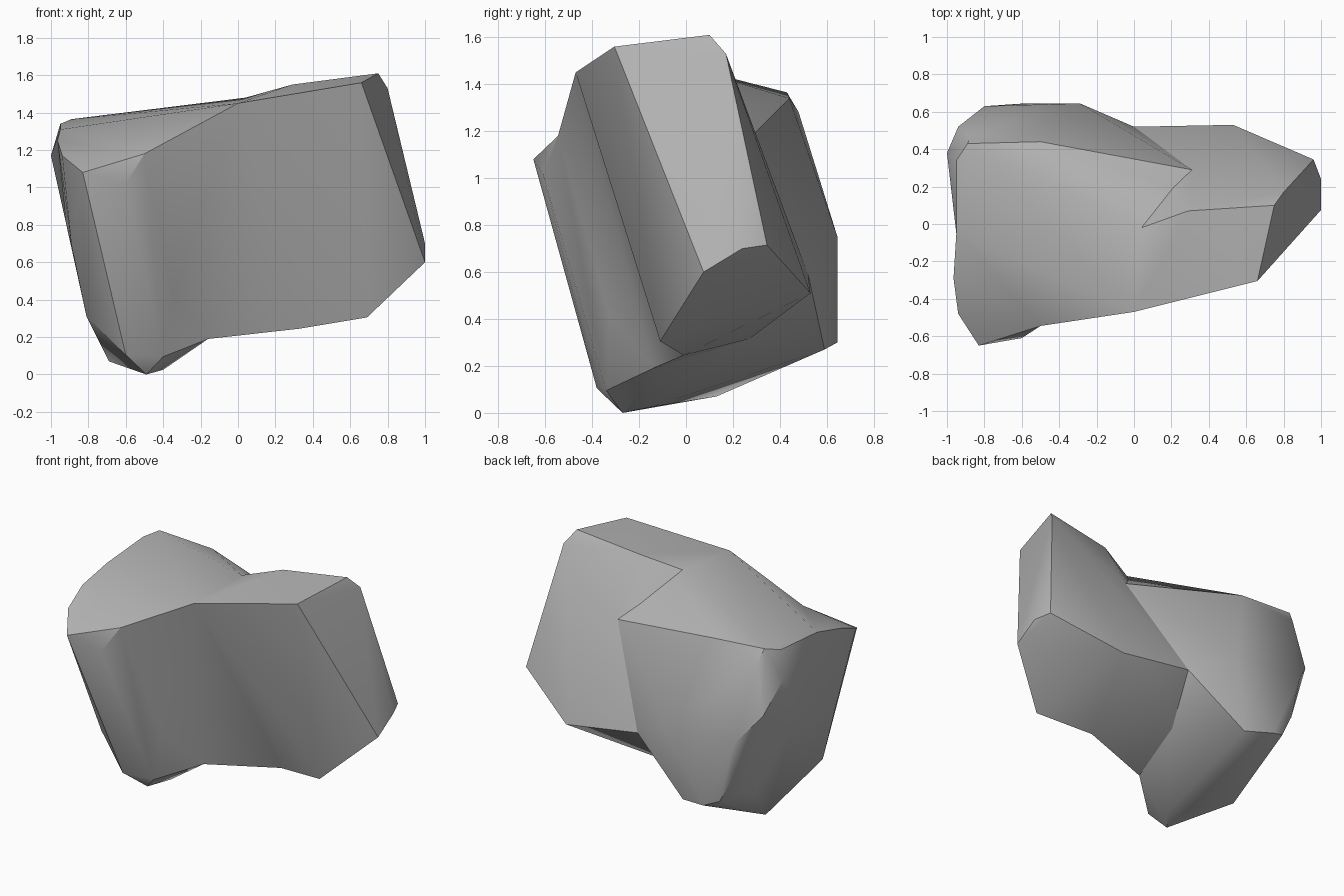
import bpy
import bmesh
from math import radians

old = bpy.data.objects.get("Cube")
if old:
    bpy.data.objects.remove(old, do_unlink=True)

stone = bpy.data.materials.new("stone grey")
stone.use_nodes = True
grey = (0.46, 0.46, 0.46, 1)
stone.diffuse_color = grey
stone.node_tree.nodes["Principled BSDF"].inputs["Base Color"].default_value = grey


def chunk(name, corners):
    """Convex block of rock spanning the given corners."""
    bm = bmesh.new()
    for corner in corners:
        bm.verts.new(corner)
    hull = bmesh.ops.convex_hull(bm, input=bm.verts)
    spare = {g for g in hull["geom_interior"] + hull["geom_unused"]
             if isinstance(g, bmesh.types.BMVert)}
    bmesh.ops.delete(bm, geom=list(spare), context="VERTS")
    bmesh.ops.recalc_face_normals(bm, faces=bm.faces)
    mesh = bpy.data.meshes.new(name)
    bm.to_mesh(mesh)
    bm.free()
    mesh.materials.append(stone)
    obj = bpy.data.objects.new(name, mesh)
    bpy.context.collection.objects.link(obj)
    return obj


# Corners shared by neighbouring chunks
brow = (0, -.47, 1.45)
saddle_top = (.04, -.02, 1.48)
saddle_back = (.31, .29, 1.19)
front_foot = (.33, -.01, .245)
belly_front = (-.16, -.14, .19)
belly_mid = (-.08, .27, .315)
belly_back = (0, .52, .59)
back_foot = (.53, .53, .51)
nose_root = (-.5, -.545, 1.18)
top_dip = (-.55, .22, 1.38)
cheek_top = (-.95, -.05, 1.31)
cheek_mid = (-.92, .12, .81)
cheek_low = (-.86, .2, .62)
low_tip = (-.49, -.27, 0)
low_side = (-.69, .13, .07)

# Tall block on the left
tall_crown = [(.66, -.305, 1.56), (.75, .1, 1.61), (.29, .07, 1.55), (.8, .17, 1.53)]
tall_flank = [(1, .075, .6), (1, .24, .7), (.96, .345, .715), (.69, -.11, .305)]
tall_block = chunk("tall_block", tall_crown + tall_flank + [
    brow, saddle_top, saddle_back, front_foot, back_foot, belly_back])

# Wedge joining the two big blocks
wedge = chunk("middle_wedge", [brow, nose_root, saddle_top, saddle_back, front_foot,
                               belly_front, belly_mid, belly_back, back_foot])

# Ridge running down the front right corner
ridge_face = [(-.83, -.65, 1.08), (-.6, -.61, 1.02), (-.6, -.38, .105), (-.4, -.34, .095)]
ridge_side = [(-.965, -.29, 1.25), (-.94, -.48, 1.17), (-.89, -.34, .69), (-.81, -.31, .31)]
ridge = chunk("corner_ridge", ridge_face + ridge_side + [
    nose_root, belly_front, top_dip, cheek_top, cheek_mid, low_tip, low_side])

# Broad block on the right, listed by region
top = [(-.5, .44, 1.34), (-.89, .43, 1.365), (-.95, .34, 1.34), (-.87, .48, 1.28)]
side = [(-1, .38, 1.17), (-.94, .52, .95), (-.76, .35, .33)]
back = [(-.8, .63, .77), (-.29, .645, .75), (-.58, .645, .3),
        (-.39, .59, .27), (-.68, .61, .34), (-.76, .6, .5)]
boulder = chunk("boulder", top + side + back + [
    (-.4, -.15, .025), brow, saddle_top, saddle_back, belly_front, belly_mid,
    belly_back, nose_root, top_dip, cheek_top, cheek_mid, cheek_low, low_tip, low_side])

# Fuse the chunks into one skin
bpy.context.view_layer.objects.active = boulder
for part in (ridge, wedge, tall_block):
    fuse = boulder.modifiers.new("fuse", "BOOLEAN")
    fuse.operation = "UNION"
    fuse.solver = "EXACT"
    fuse.object = part
    bpy.ops.object.modifier_apply(modifier=fuse.name)
    bpy.data.objects.remove(part, do_unlink=True)

# Clean slivers and soften the gentle edges
bm = bmesh.new()
bm.from_mesh(boulder.data)
bmesh.ops.remove_doubles(bm, verts=bm.verts, dist=.01)
bmesh.ops.dissolve_limit(bm, angle_limit=radians(1), verts=bm.verts, edges=bm.edges)
bm.to_mesh(boulder.data)
bm.free()
for obj in bpy.context.selected_objects:
    obj.select_set(False)
boulder.select_set(True)
bpy.ops.object.shade_smooth_by_angle(angle=radians(31))
